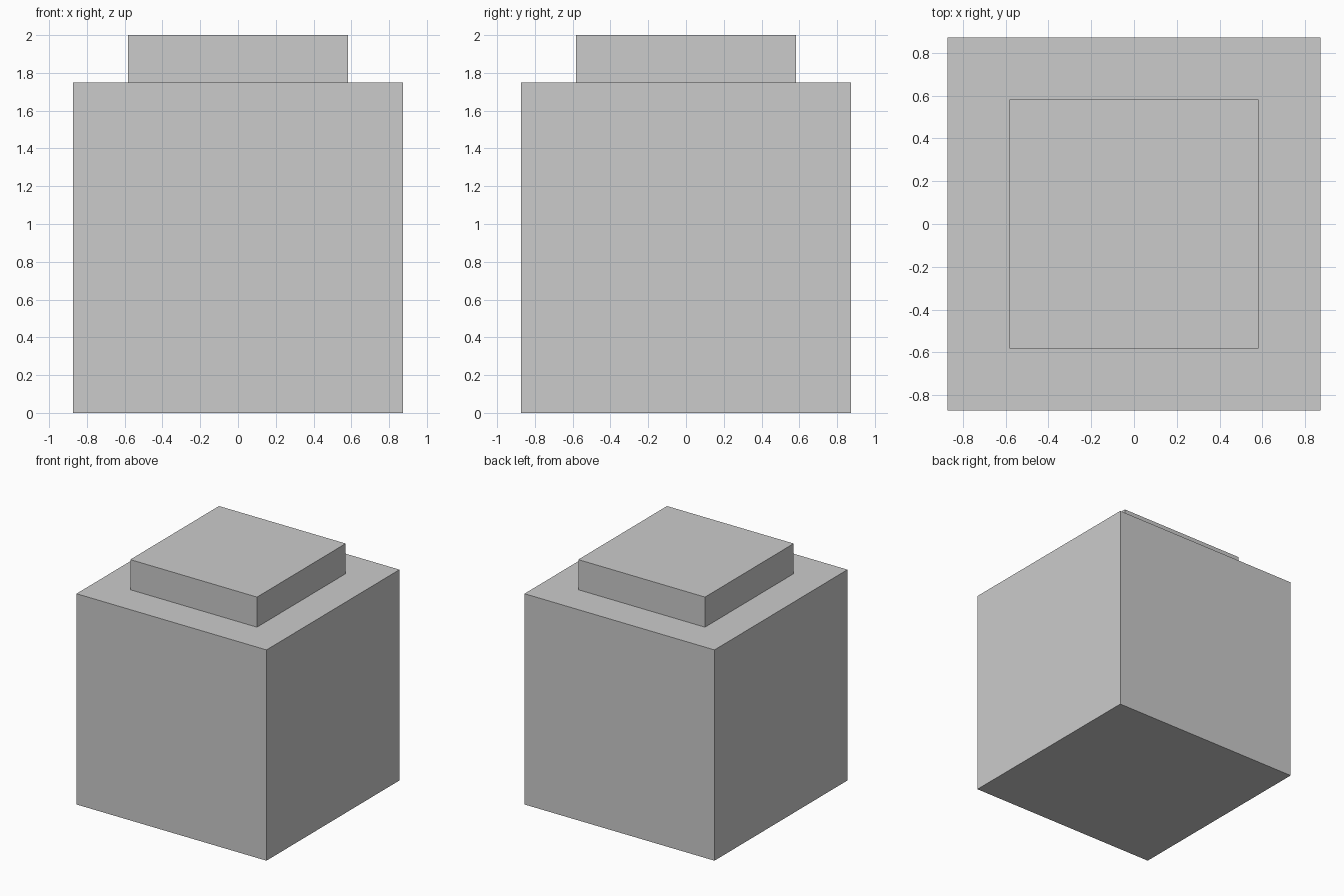
import bpy

if "Cube" in bpy.data.objects:
    bpy.data.objects.remove(bpy.data.objects["Cube"])


def box(name, width, z0, z1):
    """Square box centred on the z axis, spanning z0 to z1."""
    bpy.ops.mesh.primitive_cube_add(size=1, location=(0, 0, (z0 + z1) / 2))
    obj = bpy.context.object
    obj.name = name
    obj.scale = (width, width, z1 - z0)
    bpy.ops.object.transform_apply(location=True, rotation=False, scale=True)
    return obj


BODY_TOP = 1.75

# Large block
box("body", 1.745, 0, BODY_TOP)

# Smaller raised slab on top
box("lid", 1.164, BODY_TOP, 2.0)
